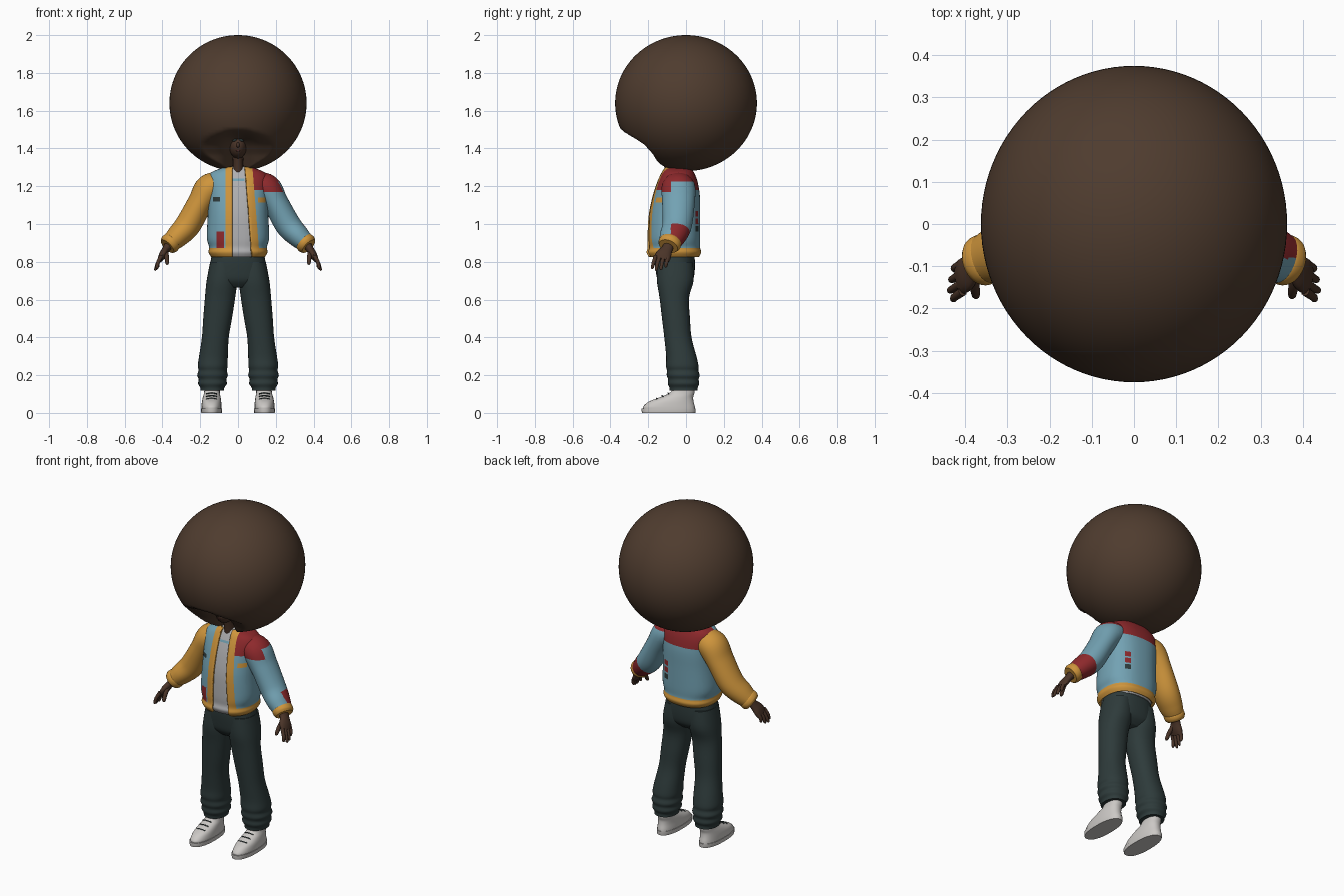
import bpy, bmesh, math
from mathutils import Vector

if "Cube" in bpy.data.objects:
    bpy.data.objects.remove(bpy.data.objects["Cube"])

COLORS = {
    "hair_brown": (.078, .045, .028), "skin": (.068, .034, .021), "denim_blue": (.17, .36, .45),
    "mustard": (.62, .30, .045), "red": (.27, .022, .025), "charcoal_green": (.027, .043, .043),
    "shoe_white": (.60, .58, .56), "shirt_grey": (.43, .43, .44), "lip": (.11, .035, .03)}
MATS = {}
for key, col in COLORS.items():
    MATS[key] = bpy.data.materials.new(key)
    MATS[key].diffuse_color = (*col, 1)


def finish(name, bm, colors, angle=50):
    me = bpy.data.meshes.new(name)
    bm.to_mesh(me)
    bm.free()
    ob = bpy.data.objects.new(name, me)
    bpy.context.collection.objects.link(ob)
    for c in colors:
        me.materials.append(MATS[c])
    bpy.ops.object.select_all(action='DESELECT')
    ob.select_set(True)
    bpy.context.view_layer.objects.active = ob
    bpy.ops.object.shade_smooth_by_angle(angle=math.radians(angle))
    return ob


def spline(rows, steps):
    """Catmull-Rom through the rows."""
    out = []
    for i in range(len(rows) - 1):
        p = [rows[max(0, i - 1)], rows[i], rows[i + 1], rows[min(len(rows) - 1, i + 2)]]
        for k in range(steps):
            t = k / steps
            out.append([.5 * (2 * b + (c - a) * t + (2 * a - 5 * b + 4 * c - d) * t * t
                              + (3 * b - a - 3 * c + d) * t ** 3) for a, b, c, d in zip(*p)])
    return out + [list(rows[-1])]


def loft(rows, n=32, steps=4, power=2.0, flat=True):
    """Skin rings (x, y, z, radius_u, radius_v); flat rings stay level, others follow the path."""
    rows = spline(rows, steps)
    bm, rings = bmesh.new(), []
    for i, (x, y, z, a, b) in enumerate(rows):
        t = Vector((0, 0, 1))
        if not flat:
            t = (Vector(rows[min(i + 1, len(rows) - 1)][:3]) - Vector(rows[max(i - 1, 0)][:3])).normalized()
        v = (Vector((0, 1, 0)) - t * t.y).normalized()
        u = v.cross(t)
        ring = []
        for k in range(n):
            c, s = math.cos(2 * math.pi * k / n), math.sin(2 * math.pi * k / n)
            c = math.copysign(abs(c) ** (2 / power), c)
            s = math.copysign(abs(s) ** (2 / power), s)
            ring.append(bm.verts.new(Vector((x, y, z)) + u * a * c + v * b * s))
        rings.append(ring)
    for r, q in zip(rings, rings[1:]):
        for k in range(n):
            bm.faces.new((r[k], r[(k + 1) % n], q[(k + 1) % n], q[k]))
    bm.faces.new(rings[0][::-1])
    bm.faces.new(rings[-1])
    bmesh.ops.recalc_face_normals(bm, faces=bm.faces)
    return bm


def paint(bm, cuts, rule):
    """Cut crisp borders, then colour by rule; faces ruled -1 are removed."""
    for co, no in cuts:
        bmesh.ops.bisect_plane(bm, geom=bm.verts[:] + bm.edges[:] + bm.faces[:],
                               plane_co=co, plane_no=no, dist=1e-5)
    gone = []
    for f in bm.faces:
        m = rule(*f.calc_center_median())
        if m < 0:
            gone.append(f)
        else:
            f.material_index = m
    bmesh.ops.delete(bm, geom=gone, context='FACES')


def xs(*v): return [((x, 0, 0), (1, 0, 0)) for x in v]
def zs(*v): return [((0, 0, z), (0, 0, 1)) for z in v]


def ball(name, loc, size, color, seg=20):
    bm = bmesh.new()
    bmesh.ops.create_uvsphere(bm, u_segments=seg, v_segments=seg * 3 // 4, radius=1)
    for v in bm.verts:
        v.co = Vector([c * s + l for c, s, l in zip(v.co, size, loc)])
    return finish(name, bm, [color], 180)


# Hair: large ball with a hollow under the front for the face
LIMIT = [(1.25, -.11), (1.29, -.13), (1.37, -.175), (1.42, -.22), (1.45, -.265), (1.49, -.335), (1.54, -.38)]


def hair_limit(z):
    for (z0, y0), (z1, y1) in zip(LIMIT, LIMIT[1:]):
        if z <= z1:
            return y0 + (y1 - y0) * (z - z0) / (z1 - z0)
    return -1


hair = ball("hair", (0, 0, 1.64), (.363, .375, .36), "hair_brown", 96)
for v in hair.data.vertices:
    if v.co.y < 0 and v.co.z < 1.54:
        dent = .095 * math.exp(-(v.co.x / .06) ** 2) * min(1, max(0, (1.50 - v.co.z) / .05))
        v.co.y = max(v.co.y, hair_limit(v.co.z) + dent)

# Head, neck and face details
ball("head", (0, -.115, 1.415), (.048, .075, .068), "skin")
finish("neck", loft([(0, -.06, 1.2, .04, .045), (0, -.075, 1.3, .028, .04), (0, -.09, 1.4, .03, .045)]), ["skin"])
ball("nose", (0, -.19, 1.418), (.009, .012, .014), "skin", 12)
ball("lips", (0, -.178, 1.39), (.016, .008, .006), "lip", 12)
for s in (-1, 1):
    ball("eye_lens", (s * .02, -.178, 1.446), (.015, .006, .009), "charcoal_green", 12)

# Jacket: open loft with trim, hem, yoke and patches cut into the surface
BODY = [(0, -.065, .825, .142, .133), (0, -.065, .85, .156, .145), (0, -.065, .878, .153, .139),
        (0, -.065, .93, .165, .14), (0, -.062, 1.05, .16, .136), (0, -.052, 1.15, .16, .125),
        (0, -.046, 1.22, .165, .108), (0, -.044, 1.265, .15, .09), (0, -.045, 1.29, .105, .075),
        (0, -.05, 1.305, .05, .06)]


def slant(z): return .038 + .08 * (1.28 - z)


def jacket_rule(x, y, z):
    front = y < -.06
    if z > 1.304 or z < .826:
        return -1
    if front and -.03 < x < slant(z):
        return -1
    if z < .874 or (front and -.066 < x < slant(z) + .04):
        return 1
    if z > 1.18 and (not front or x > .06):
        return 2
    if front:
        if -.115 < x < -.075 and z < .96:
            return 2
        if -.132 < x < -.095 and 1.12 < z < 1.143:
            return 3
        if .107 < x < .145 and 1.115 < z < 1.14:
            return 1
    elif .075 < x < .107:
        if 1.04 < z < 1.07 or 1.0 < z < 1.03:
            return 2
        if .96 < z < .99:
            return 3
    return 0


bm = loft(BODY, 64, 5, 2.4)
lean = (1, 0, .08)
paint(bm, xs(-.132, -.115, -.095, -.075, -.066, -.03, .075, .107, .145)
      + [((slant(1.28), 0, 1.28), lean), ((slant(1.28) + .04, 0, 1.28), lean), ((0, -.06, 0), (0, 1, 0))]
      + zs(.874, .96, .99, 1.0, 1.03, 1.04, 1.07, 1.115, 1.12, 1.14, 1.143, 1.18), jacket_rule)
jacket = finish("jacket", bm, ["denim_blue", "mustard", "red", "charcoal_green"])
mod = jacket.modifiers.new("cloth", 'SOLIDIFY')
mod.thickness, mod.offset = .012, -1

# Shirt with a small chest band
bm = loft([(x, y, z, a - .017, b - .017) for x, y, z, a, b in BODY], 64, 5, 2.4)
paint(bm, xs(-.028, .035) + zs(1.228, 1.24),
      lambda x, y, z: int(y < -.06 and -.028 < x < .035 and 1.228 < z < 1.24))
finish("shirt", bm, ["shirt_grey", "denim_blue"])

# Trousers: hips
finish("trouser_hips", loft([(0, -.06, .87, .13, .1), (0, -.06, .82, .142, .106), (0, -.057, .75, .153, .103),
                             (0, -.057, .70, .155, .092), (0, -.06, .665, .1, .06)], 40, 4, 2.3), ["charcoal_green"])


def sleeve_rule(x, y, z):
    if z > 1.225 or (z > 1.17 and y < -.08):
        return 1
    return int(x - z > -.66 and y > -.082)


for s, side in ((-1, "right"), (1, "left")):
    def put(name, rows, color, **kw):
        return finish(side + "_" + name, loft([(s * r[0], *r[1:]) for r in rows], **kw), [color])

    # Trouser leg with gathered folds at the ankle
    put("trouser_leg", [(.075, -.058, .80, .072, .095), (.085, -.057, .7, .081, .097), (.095, -.062, .61, .08, .078),
                        (.108, -.053, .5, .076, .074), (.12, -.043, .4, .071, .072), (.13, -.025, .3, .076, .08),
                        (.134, -.02, .25, .079, .086), (.134, -.018, .225, .075, .083), (.135, -.015, .2, .081, .087),
                        (.135, -.014, .178, .073, .081), (.135, -.013, .155, .076, .083),
                        (.136, -.013, .135, .064, .075), (.136, -.012, .118, .062, .074)],
        "charcoal_green", power=2.2)
    # Shoe: upper, sole and laces
    put("shoe", [(.14, -.09, .02, .053, .138), (.14, -.09, .035, .053, .136), (.14, -.078, .06, .051, .118),
                 (.139, -.05, .083, .047, .088), (.138, -.022, .105, .042, .066), (.137, -.006, .14, .04, .053)],
        "shoe_white", power=2.3)
    put("shoe_sole", [(.14, -.092, 0, .054, .141), (.14, -.092, .012, .056, .143), (.14, -.092, .024, .056, .143)],
        "shoe_white", power=2.3, steps=1)
    for i in range(3):
        y, z = -.152 + .03 * i, .077 + .014 * i
        put("lace", [(.112, y, z - .004, .003, .003), (.14, y - .004, z + .001, .003, .003),
                     (.168, y, z - .004, .003, .003)], "charcoal_green", n=6, steps=2, flat=False)

    # Sleeve and cuff
    rows = [(.09, -.042, 1.2, .072, .08), (.15, -.04, 1.185, .08, .09), (.2, -.04, 1.11, .068, .086),
            (.265, -.047, .995, .068, .078), (.32, -.07, .935, .06, .07), (.356, -.084, .902, .05, .058)]
    bm = loft([(s * r[0], *r[1:]) for r in rows], n=36, steps=6, flat=False)
    if s > 0:
        paint(bm, zs(1.225, 1.17) + [((0, -.08, 0), (0, 1, 0)), ((0, 0, .66), (1, 0, -1))], sleeve_rule)
    finish(side + "_sleeve", bm, ["denim_blue", "red"] if s > 0 else ["mustard"])
    put("cuff", [(.345, -.079, .912, .044, .05), (.352, -.082, .906, .053, .06), (.364, -.089, .892, .054, .06),
                 (.374, -.094, .882, .046, .052)], "mustard", flat=False)

    # Hand: palm, four fingers and thumb
    put("palm", [(.362, -.09, .893, .026, .03), (.38, -.1, .868, .02, .03), (.398, -.118, .838, .02, .042),
                 (.412, -.128, .812, .014, .042)], "skin", n=16, flat=False)
    for i, (tx, ty, tz) in enumerate([(.428, -.178, .763), (.436, -.157, .755), (.433, -.132, .758), (.424, -.107, .77)]):
        y = -.16 + .022 * i
        put("finger", [(.406, y, .83, .011, .011), (.424, (y + ty) / 2 - .003, .795, .010, .010),
                       (tx, ty, tz + .006, .008, .008), (tx, ty, tz, .004, .004)], "skin", n=10, flat=False)
    put("thumb", [(.383, -.112, .862, .013, .013), (.378, -.148, .828, .012, .012), (.375, -.168, .795, .010, .010),
                  (.374, -.172, .785, .004, .004)], "skin", n=10, flat=False)

for m in bpy.data.materials:
    if m.users and not m.is_grease_pencil:
        m.use_nodes = True
        m.node_tree.nodes["Principled BSDF"].inputs["Base Color"].default_value = m.diffuse_color
